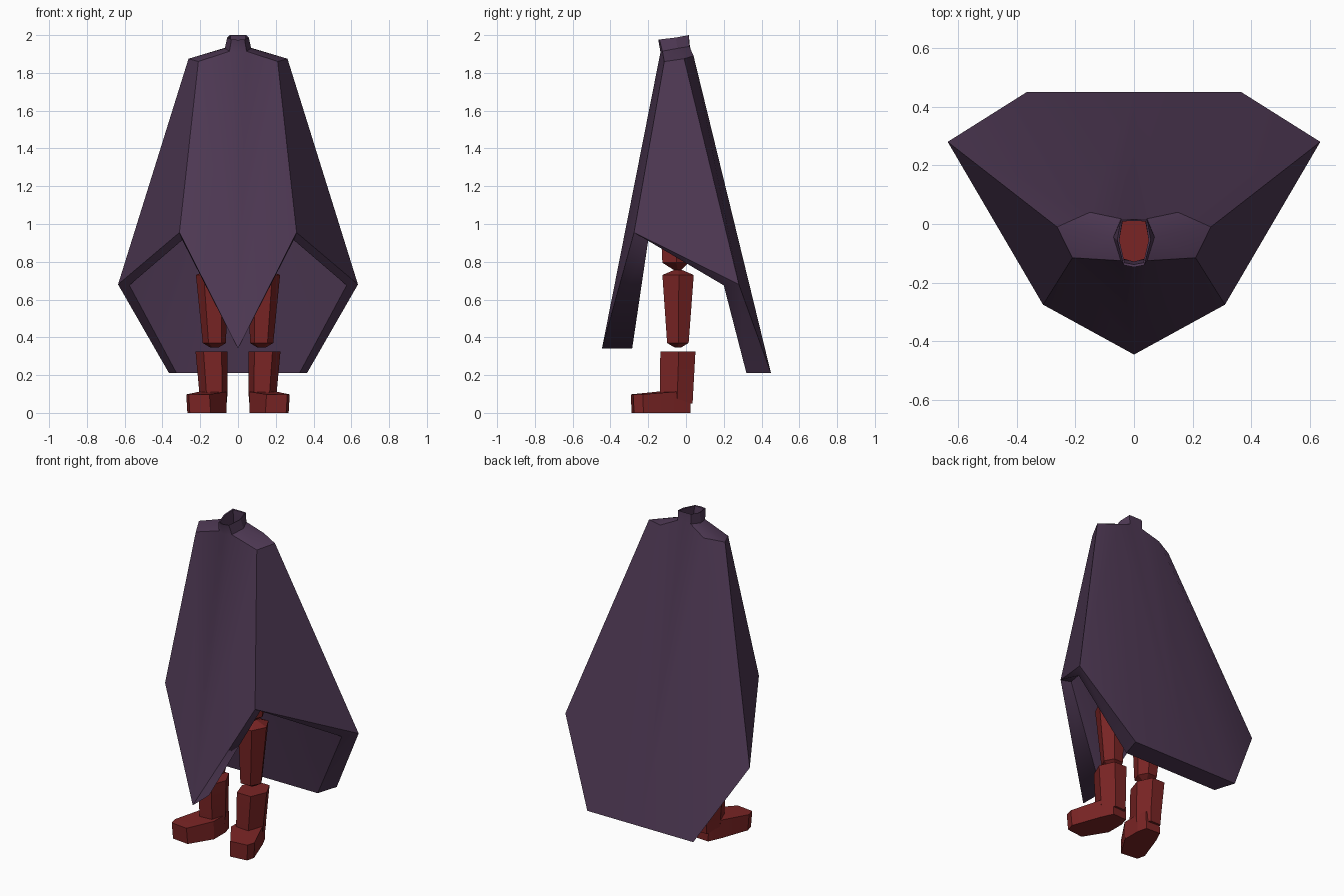
import bpy, bmesh


def material(name, rgb):
    m = bpy.data.materials.new(name)
    m.diffuse_color = (*rgb, 1)
    return m


purple = material("dark purple cloth", (0.078, 0.041, 0.09))
red = material("dark red leather", (0.195, 0.018, 0.018))


def make(name, verts, faces, mat, mirror=True, angle=0.5):
    bm = bmesh.new()
    vs = [bm.verts.new(v) for v in verts]
    for f in faces:
        bm.faces.new([vs[i] for i in f])
    bmesh.ops.recalc_face_normals(bm, faces=bm.faces)
    me = bpy.data.meshes.new(name)
    bm.to_mesh(me)
    bm.free()
    me.materials.append(mat)
    ob = bpy.data.objects.new(name, me)
    bpy.context.collection.objects.link(ob)
    if mirror:
        mod = ob.modifiers.new("mirror", 'MIRROR')
        mod.use_clip = True
        mod.merge_threshold = 0.0005
    bpy.context.view_layer.objects.active = ob
    ob.select_set(True)
    bpy.ops.object.shade_smooth_by_angle(angle=angle)
    ob.select_set(False)
    return ob


# Six-sided cross-section with a flat front
HEX = [(-0.62, -1), (0.5, -1), (1, 0.05), (0.5, 1), (-0.5, 1), (-1, 0.05)]


def loft(name, rings, mat, mirror=True):
    """rings: (centre x, centre y, z, half width, half depth)"""
    verts = [(cx + u * rx, cy + v * ry, z)
             for cx, cy, z, rx, ry in rings for u, v in HEX]
    n = len(HEX)
    faces = [list(range(n)), list(range(len(verts) - n, len(verts)))]
    for r in range(len(rings) - 1):
        for i in range(n):
            j = (i + 1) % n
            faces.append([r * n + i, r * n + j, r * n + n + j, r * n + n + i])
    return make(name, verts, faces, mat, mirror, 0.2)


# Cloak: right half of the outer skin, from hem to collar
outer = [
    (0, -0.445, 0.34), (0.31, -0.275, 0.955),                     # front hem
    (0.21, -0.115, 1.86), (0.262, -0.01, 1.875), (0.15, 0.04, 1.89),  # shoulder
    (0.635, 0.28, 0.68), (0.365, 0.45, 0.21), (0, 0.45, 0.21),    # back hem
    (0, -0.135, 1.91), (0.045, -0.125, 1.915), (0.07, -0.045, 1.93),
    (0.045, 0.018, 1.94), (0, 0.02, 1.945),                       # neck base
    (0, -0.147, 1.975), (0.035, -0.14, 1.977), (0.057, -0.055, 1.987),
    (0.045, 0.014, 2.0), (0, 0.015, 2.0)]                         # collar top
# Matching points of the lining
inner = [
    (0, -0.285, 0.34), (0.295, -0.2, 0.915),
    (0.16, -0.085, 1.80), (0.2, -0.02, 1.82), (0.12, 0.015, 1.84),
    (0.575, 0.2, 0.675), (0.325, 0.32, 0.21), (0, 0.32, 0.21),
    (0, -0.128, 1.89), (0.038, -0.12, 1.89), (0.056, -0.045, 1.9),
    (0.038, 0.012, 1.9), (0, 0.013, 1.9),
    (0, -0.138, 1.973), (0.032, -0.132, 1.975), (0.05, -0.055, 1.985),
    (0.04, 0.009, 1.997), (0, 0.01, 1.997)]
skin = [[0, 1, 2], [0, 2, 9, 8], [1, 5, 3, 2], [2, 3, 10, 9], [3, 4, 11, 10],
        [5, 6, 4, 3], [6, 7, 4], [7, 12, 11, 4]]
skin += [[8 + i, 9 + i, 14 + i, 13 + i] for i in range(4)]
n = len(outer)
rims = [(0, 1), (1, 5), (5, 6), (6, 7)] + [(13 + i, 14 + i) for i in range(4)]
faces = skin + [[n + i for i in reversed(f)] for f in skin]
faces += [[a, b, n + b, n + a] for a, b in rims]
make("cloak", outer + inner, faces, purple)

# Hidden body under the cloak
loft("torso", [(0, -0.045, 0.93, 0.15, 0.09), (0, -0.045, 1.1, 0.17, 0.1),
               (0, -0.045, 1.5, 0.14, 0.085)], red, mirror=False)

# Legs, built on the right and mirrored
loft("thigh", [(0.13, -0.045, 0.757, 0.02, 0.02), (0.135, -0.055, 0.795, 0.07, 0.07),
               (0.12, -0.05, 1.0, 0.09, 0.085)], red)
loft("shin", [(0.125, -0.043, 0.345, 0.02, 0.015), (0.125, -0.043, 0.37, 0.062, 0.057),
              (0.14, -0.042, 0.73, 0.083, 0.083), (0.14, -0.042, 0.757, 0.02, 0.02)], red)
loft("boot_shaft", [(0.13, -0.05, 0.05, 0.07, 0.085), (0.13, -0.05, 0.11, 0.075, 0.088),
                    (0.14, -0.043, 0.325, 0.085, 0.093)], red)

# Foot: outline turned outwards, slightly narrower on top at the toe
sole = [(0.075, 0.02), (0.17, 0.025), (0.205, -0.05), (0.268, -0.225),
        (0.255, -0.275), (0.145, -0.288), (0.06, -0.15), (0.06, -0.04)]
top = [(x + (0.006 if y < -0.2 else 0), y - 0.004, 0.098 if y < -0.2 else 0.112)
       for x, y in sole]
k = len(sole)
make("foot", [(x, y, 0) for x, y in sole] + top,
     [list(range(k)), [k + 7, k, k + 1, k + 2], [k + 2, k + 3, k + 6, k + 7],
      [k + 3, k + 4, k + 5, k + 6]]
     + [[i, (i + 1) % k, k + (i + 1) % k, k + i] for i in range(k)], red, angle=0.2)
